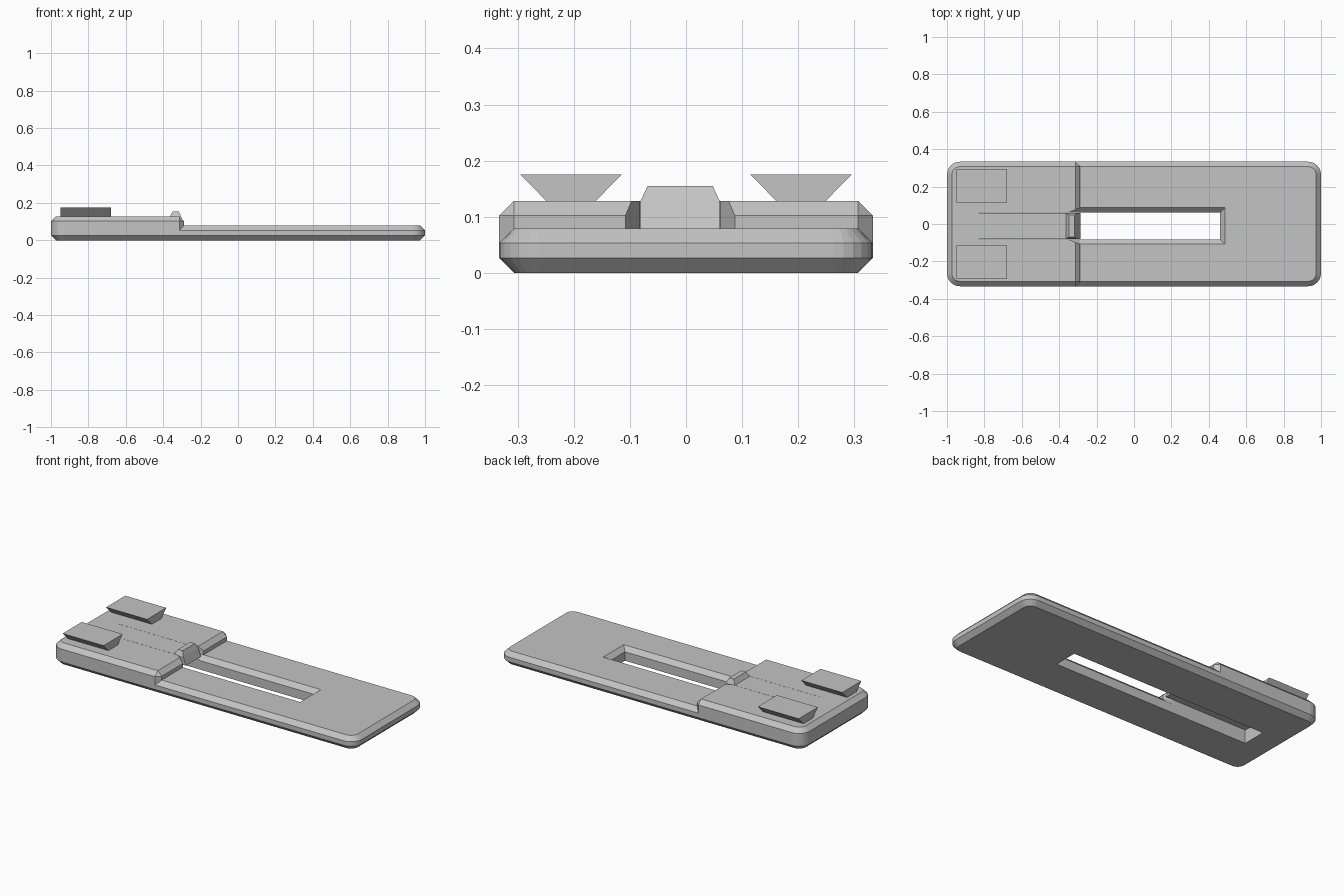
import bpy, bmesh
from math import cos, sin, pi

if "Cube" in bpy.data.objects:
    bpy.data.objects.remove(bpy.data.objects["Cube"])

grey = bpy.data.materials.new("plain_grey")
grey.use_nodes = True
colour = (0.55, 0.55, 0.55, 1)
grey.diffuse_color = colour
grey.node_tree.nodes["Principled BSDF"].inputs["Base Color"].default_value = colour

BEVEL = 0.026
HALF_Y = 0.333
SLOT_Y = -0.0105      # slot centre line
SLOT_HALF = 0.0715


def loft(name, rings):
    """Closed solid through (z, outline) rings with equal point counts."""
    bm = bmesh.new()
    loops = [[bm.verts.new((x, y, z)) for x, y in pts] for z, pts in rings]
    n = len(loops[0])
    for low, high in zip(loops, loops[1:]):
        for i in range(n):
            j = (i + 1) % n
            bm.faces.new((low[i], low[j], high[j], high[i]))
    bm.faces.new(loops[0][::-1])
    bm.faces.new(loops[-1])
    bmesh.ops.remove_doubles(bm, verts=bm.verts, dist=1e-5)
    bmesh.ops.recalc_face_normals(bm, faces=bm.faces)
    mesh = bpy.data.meshes.new(name)
    bm.to_mesh(mesh)
    bm.free()
    mesh.materials.append(grey)
    obj = bpy.data.objects.new(name, mesh)
    bpy.context.collection.objects.link(obj)
    return obj


def rect(x0, x1, y, half):
    return [(x0, y - half), (x1, y - half), (x1, y + half), (x0, y + half)]


def slab_outline(x0, x1, left, right, inset=0):
    """Plate outline; left and right give (corner radius, segments)."""
    pts = []
    ends = [(x1, 1, -1, right), (x1, 1, 1, right), (x0, -1, 1, left), (x0, -1, -1, left)]
    for k, (x, sx, sy, (r, segs)) in enumerate(ends):
        for s in range(segs + 1):
            a = pi / 2 * (k - 1 + s / segs)
            pts.append((x - sx * r + (r - inset) * cos(a),
                        sy * (HALF_Y - r) + (r - inset) * sin(a)))
    return pts


def combine(target, other, operation):
    """Merge or cut with another solid, then discard it."""
    mod = target.modifiers.new(operation.title(), "BOOLEAN")
    mod.operation = operation
    mod.solver = "EXACT"
    mod.object = other
    bpy.context.view_layer.objects.active = target
    bpy.ops.object.modifier_apply(modifier=mod.name)
    bpy.data.objects.remove(other)


# Long base plate, bevelled above and below
rounded, clipped = (0.07, 6), (BEVEL, 1)
body = loft("base_plate", [
    (z, slab_outline(-1, 1, rounded, rounded, inset))
    for z, inset in ((0, BEVEL), (BEVEL, 0), (0.053, 0), (0.079, BEVEL))])

# Raised block on one end
block = loft("raised_block", [
    (z, slab_outline(-1, -0.288, rounded, clipped, inset))
    for z, inset in ((0.04, 0), (0.102, 0), (0.128, BEVEL))])
combine(body, block, "UNION")

# Through slot
slot = loft("slot_cutter", [
    (z, rect(-0.83, 0.46, SLOT_Y, SLOT_HALF)) for z in (-0.1, 0.3)])
combine(body, slot, "DIFFERENCE")


# Flared slot rim and mouth of the raised block
def rim(flare):
    w = SLOT_HALF + flare
    side = [(-0.35, SLOT_HALF), (-0.288, w), (0.46 + flare, w)]
    return ([(x, SLOT_Y - y) for x, y in side]
            + [(x, SLOT_Y + y) for x, y in reversed(side)])


rim_cutter = loft("rim_cutter", [(0.053, rim(0)), (0.0791, rim(BEVEL)), (0.3, rim(BEVEL))])
combine(body, rim_cutter, "DIFFERENCE")

# Spring tongue with its tapered catch, a hairline clear of the slot sides
tongue_half = SLOT_HALF - 0.001
tongue = loft("tongue", [
    (z, rect(-0.85, -0.34, SLOT_Y, tongue_half)) for z in (0.079, 0.128)])
combine(body, tongue, "UNION")
catch = loft("catch", [
    (0.079, rect(-0.364, -0.287, SLOT_Y, tongue_half)),
    (0.128, rect(-0.364, -0.305, SLOT_Y, tongue_half)),
    (0.155, rect(-0.348, -0.317, SLOT_Y, 0.058))])
combine(body, catch, "UNION")

# Pair of dovetail rails on top of the block
for side, label in ((1, "left"), (-1, "right")):
    loft(label + "_rail", [
        (0.127, rect(-0.95, -0.68, side * 0.205, 0.043)),
        (0.175, rect(-0.95, -0.68, side * 0.205, 0.09))])
